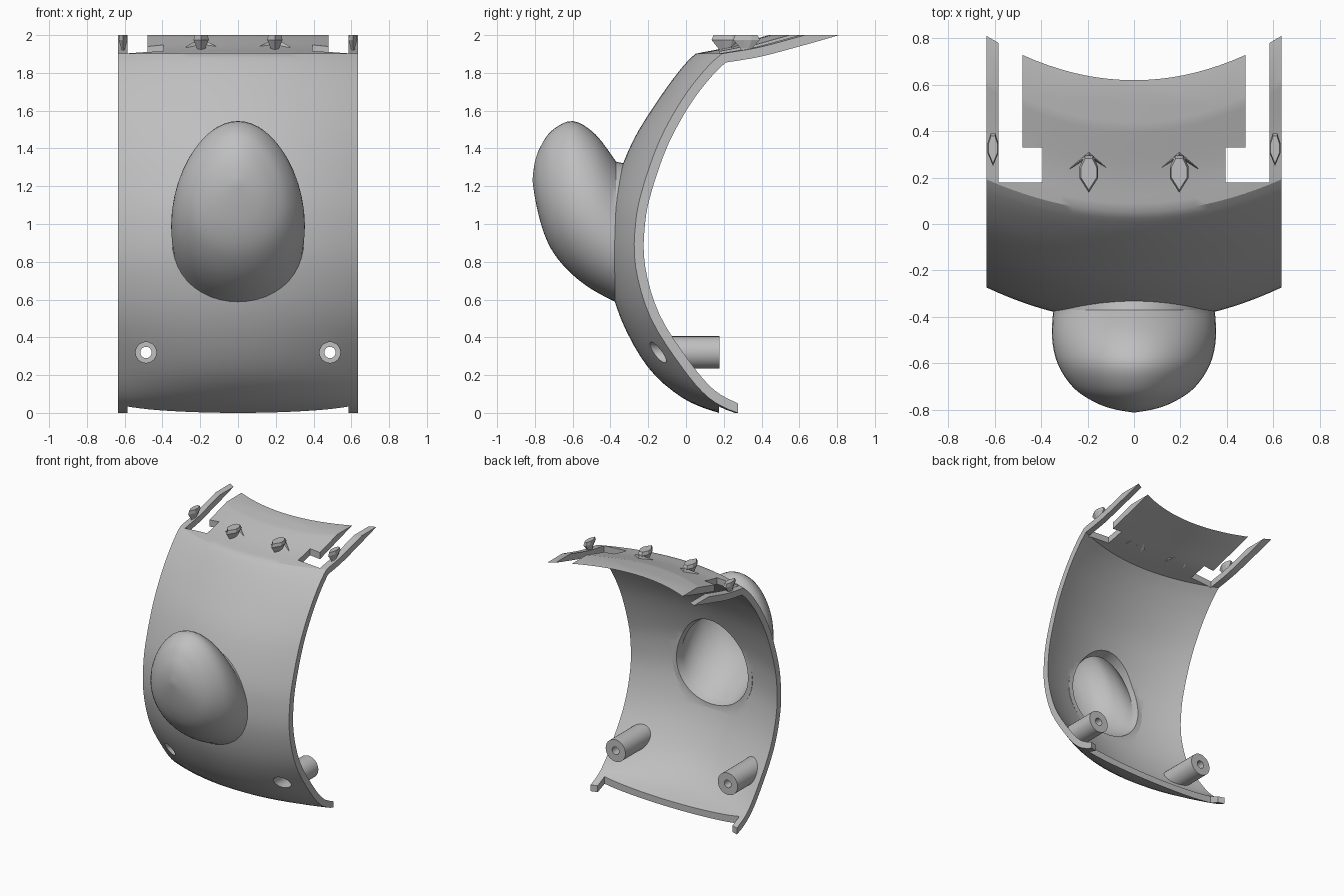
import bpy, bmesh, math
from mathutils import Vector

if "Cube" in bpy.data.objects:
    bpy.data.objects.remove(bpy.data.objects["Cube"], do_unlink=True)

grey = bpy.data.materials.new("light_grey")
grey.use_nodes = True
grey.diffuse_color = (0.52, 0.52, 0.52, 1)
grey.node_tree.nodes["Principled BSDF"].inputs["Base Color"].default_value = (0.52, 0.52, 0.52, 1)

HALF = 0.635
WALL = 0.05


def smooth_path(pts, steps):
    """Catmull-Rom curve through tuples of any length."""
    out = []
    for i in range(len(pts) - 1):
        p0, p1, p2, p3 = pts[max(i - 1, 0)], pts[i], pts[i + 1], pts[min(i + 2, len(pts) - 1)]
        for s in range(steps):
            t = s / steps
            out.append(tuple(b + 0.5 * t * (c - a + t * (2*a - 5*b + 4*c - d + t * (3*(b - c) + d - a)))
                             for a, b, c, d in zip(p0, p1, p2, p3)))
    return out + [tuple(pts[-1])]


def loft(name, rings):
    """Closed solid skinned over rings of equal length."""
    bm = bmesh.new()
    rows = [[bm.verts.new(p) for p in ring] for ring in rings]
    n = len(rows[0])
    for a, b in zip(rows, rows[1:]):
        for i in range(n):
            bm.faces.new((a[i], a[(i + 1) % n], b[(i + 1) % n], b[i]))
    bm.faces.new(rows[0])
    bm.faces.new(rows[-1])
    bmesh.ops.recalc_face_normals(bm, faces=bm.faces)
    mesh = bpy.data.meshes.new(name)
    bm.to_mesh(mesh)
    bm.free()
    mesh.materials.append(grey)
    ob = bpy.data.objects.new(name, mesh)
    bpy.context.collection.objects.link(ob)
    return ob


def box(x0, x1, y0, y1, z0, z1):
    return loft("cutter", [[(x0, y0, z), (x1, y0, z), (x1, y1, z), (x0, y1, z)] for z in (z0, z1)])


def circle(x, y, z, r, n=32):
    return [(x + r * math.cos(i * math.tau / n), y, z + r * math.sin(i * math.tau / n)) for i in range(n)]


def combine(ob, other, operation):
    """Apply a boolean and remove the second solid."""
    mod = ob.modifiers.new("bool", "BOOLEAN")
    mod.operation, mod.solver, mod.object = operation, "EXACT", other
    bpy.ops.object.select_all(action="DESELECT")
    bpy.context.view_layer.objects.active = ob
    ob.select_set(True)
    bpy.ops.object.modifier_apply(modifier=mod.name)
    bpy.data.objects.remove(other, do_unlink=True)


def shade(ob, degrees=28):
    bpy.ops.object.select_all(action="DESELECT")
    bpy.context.view_layer.objects.active = ob
    ob.select_set(True)
    bpy.ops.object.shade_smooth_by_angle(angle=math.radians(degrees))


# Inner profile at the side edge: y, z, forward bulge at the middle; wall and roof meet in a crease
wall = [(0.275, 0.05, 0.10), (0.15, 0.12, 0.14), (0.02, 0.27, 0.18), (-0.14, 0.52, 0.16),
        (-0.217, 0.78, 0.15), (-0.217, 1.0, 0.15), (-0.18, 1.18, 0.15), (-0.095, 1.42, 0.14),
        (0.02, 1.63, 0.125), (0.13, 1.775, 0.13), (0.21, 1.855, 0.14)]
roof = [(0.21, 1.855, 0.14), (0.39, 1.885, 0.17), (0.6, 1.94, 0.19), (0.81, 2.0, 0.19), (0.96, 2.05, 0.19)]
inner = smooth_path(wall, 4)[:-1] + smooth_path(roof, 4)
outer = []
for i, (y, z, k) in enumerate(inner):
    a, b = inner[max(i - 1, 0)], inner[min(i + 1, len(inner) - 1)]
    d = Vector((b[0] - a[0], b[1] - a[1])).normalized()
    outer.append((y - d.y * WALL, z + d.x * WALL, k))
outer[0] = (0.275, 0.0, 0.10)


def bulge(x):
    return 1 - (x / HALF) ** 2


def inner_y(x, z):
    """Depth of the inner wall at a given height."""
    for a, b in zip(inner, inner[1:]):
        if a[1] <= z <= b[1]:
            t = (z - a[1]) / (b[1] - a[1])
            return a[0] + t * (b[0] - a[0]) - bulge(x) * (a[2] + t * (b[2] - a[2]))
    return inner[0][0]


# Curved shell
columns = [HALF * (i / 12 - 1) for i in range(25)]
shell = loft("shell", [[(x, y - k * bulge(x), z) for y, z, k in inner + outer[::-1]] for x in columns])


# Hollow egg-shaped nose: upper y, z, lower y, z, half width
def nose(name, back, inset):
    pts = [(-0.37, 1.33, -0.37, 0.585, 0.345), (-0.48, 1.475, -0.5, 0.655, 0.35),
           (-0.6, 1.545, -0.61, 0.74, 0.325), (-0.71, 1.495, -0.7, 0.845, 0.26),
           (-0.77, 1.41, -0.755, 0.96, 0.18), (-0.8, 1.33, -0.79, 1.09, 0.1),
           (-0.812, 1.24, -0.811, 1.21, 0.012)]
    path = smooth_path(pts, 4)
    rings = []
    # the first ring sits at full size, so the hollow flares where it meets the wall
    for j, (uy, uz, ly, lz, w) in enumerate([(back, 1.32, back, 0.59, 0.345)] + path):
        mid = Vector((uy + ly, uz + lz)) / 2
        h = Vector((uy - ly, uz - lz)) / 2
        if j:
            h *= max(h.length - inset, 0.008) / h.length
            w = max(w - inset, 0.008)
            mid.x += inset * j / len(path)
        ring = []
        for i in range(48):
            c, s = math.cos(i * math.tau / 48), math.sin(i * math.tau / 48)
            ring.append((w * c * (1 - 0.14 * s), mid.x + h.x * s, mid.y + h.y * s))
        rings.append(ring)
    return loft(name, rings)


combine(shell, nose("nose", -0.325, 0), "UNION")
combine(shell, nose("nose_hollow", -0.2, WALL), "DIFFERENCE")

# Flat cut along the top, trimmed bottom edge, side notches and slots
combine(shell, box(-1, 1, -1, 2, 2.0, 2.5), "DIFFERENCE")
combine(shell, box(-0.585, 0.585, 0.175, 0.6, -0.5, 0.4), "DIFFERENCE")
for s in (-1, 1):
    for x0, x1, y0, y1 in ((0.395, 0.585, 0.18, 0.33), (0.48, 0.585, 0.32, 1.2)):
        lo, hi = sorted((s * x0, s * x1))
        combine(shell, box(lo, hi, y0, y1, 1.7, 2.3), "DIFFERENCE")

# Screw posts behind the lower corners, with countersunk holes
for s, side in ((-1, "right"), (1, "left")):
    x, z = s * 0.487, 0.32
    front = [(px, inner_y(px, pz) - 0.015, pz) for px, _, pz in circle(x, 0, z, 0.086)]
    post = loft("screw_post_" + side, [front, circle(x, 0.178, z, 0.086)])
    for ob in (shell, post):
        combine(ob, loft("cutter", [circle(x, -0.6, z, 0.055), circle(x, 0.0, z, 0.055)]), "DIFFERENCE")
        combine(ob, loft("cutter", [circle(x, -0.6, z, 0.03), circle(x, 0.4, z, 0.03)]), "DIFFERENCE")
    shade(post)
shade(shell)


# Small faceted pegs on the roof, each with a chevron ridge
def peg(name, x, y, z, w, length):
    shape = [(0, -1), (0.9, -0.2), (0.9, 0.4), (0.4, 1), (-0.4, 1), (-0.9, 0.4), (-0.9, -0.2)]
    levels = ((z, 0.5), (z + 0.03, 0.45), (1.975, 1), (2.0, 0.85))
    loft(name, [[(x + w * f * px, y + length * f * py, h) for px, py in shape] for h, f in levels])


def ridge(name, x, y, dx, dy):
    ends = [Vector((x, y, 1.985)), Vector((x + dx, y + dy, 1.94))]
    loft(name, [[p + Vector((0, -0.02, -0.06)), p + Vector((0, 0.02, -0.06)), p] for p in ends])


for s, side in ((-1, "right"), (1, "left")):
    peg("roof_peg_" + side, s * 0.195, 0.215, 1.89, 0.045, 0.08)
    peg("edge_peg_" + side, s * 0.608, 0.32, 1.90, 0.026, 0.07)
    for d, part in ((-1, "inner"), (1, "outer")):
        ridge("peg_ridge_%s_%s" % (part, side), s * 0.195, 0.3, s * d * 0.08, -0.06)
